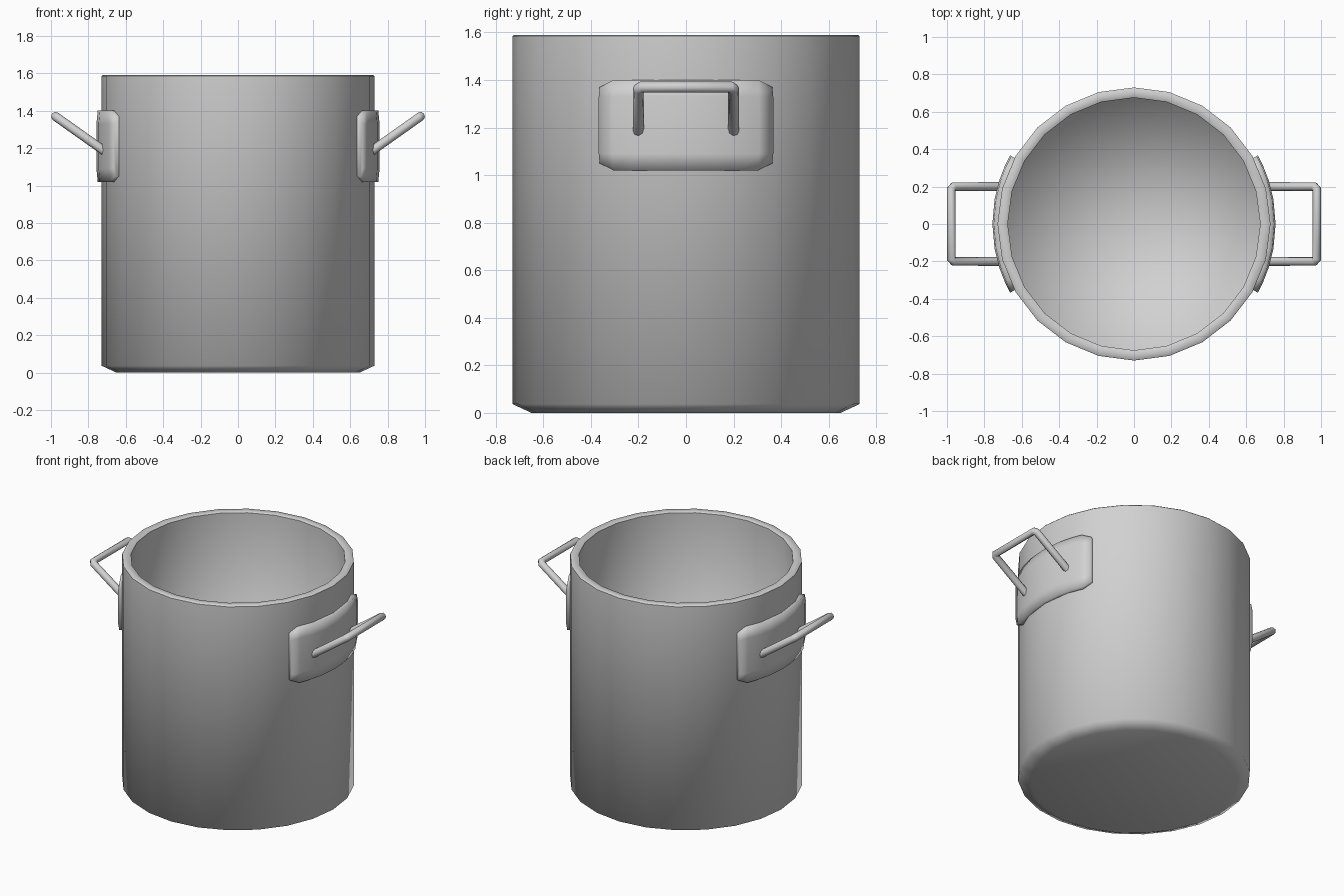
import bpy
import bmesh
from math import cos, sin, radians, tau

cube = bpy.data.objects.get("Cube")
if cube:
    bpy.data.objects.remove(cube, do_unlink=True)

# Single metal colour
steel = bpy.data.materials.new("brushed_steel_grey")
steel.use_nodes = True
GREY = (0.64, 0.64, 0.64, 1)
steel.diffuse_color = GREY
steel.node_tree.nodes["Principled BSDF"].inputs["Base Color"].default_value = GREY


def add_object(name, data):
    data.materials.append(steel)
    obj = bpy.data.objects.new(name, data)
    bpy.context.collection.objects.link(obj)
    return obj


def finish(name, bm):
    bmesh.ops.recalc_face_normals(bm, faces=bm.faces[:])
    for face in bm.faces:
        face.smooth = True
    mesh = bpy.data.meshes.new(name)
    bm.to_mesh(mesh)
    bm.free()
    return add_object(name, mesh)


def bridge(bm, a, b, closed=True):
    n = len(a)
    for i in range(n if closed else n - 1):
        j = (i + 1) % n
        bm.faces.new((a[i], a[j], b[j], b[i]))


def build_pot():
    # Lathed wall: bottom chamfer, outside, rim, inside
    sides = 24
    profile = [(0.65, 0), (0.73, 0.037), (0.73, 1.585), (0.725, 1.59),
               (0.68, 1.59), (0.675, 1.585), (0.675, 0.05)]
    bm = bmesh.new()
    rings = [[bm.verts.new((r * cos(tau * i / sides), r * sin(tau * i / sides), z))
              for i in range(sides)] for r, z in profile]
    for low, high in zip(rings, rings[1:]):
        bridge(bm, low, high)
    # Underside and inner floor
    bm.faces.new(rings[0])
    centre = bm.verts.new((0, 0, 0.05))
    floor = rings[-1]
    for i in range(sides):
        bm.faces.new((floor[i], floor[(i + 1) % sides], centre))
    # Crisp rim edges
    for ring in (rings[2], rings[5]):
        for i in range(sides):
            bm.edges.get((ring[i], ring[(i + 1) % sides])).smooth = False
    finish("pot_body", bm)


def build_plate(name, side):
    # Curved mounting plate with clipped corners
    half = [(0, 0.19), (10, 0.19), (18, 0.19), (24, 0.19), (29, 0.16)]
    columns = [(-a, h) for a, h in reversed(half[1:])] + half
    bm = bmesh.new()
    loops = []
    for angle, h in columns:
        section = [(0.70, -h), (0.75, -h), (0.757, -0.12),
                   (0.757, 0.12), (0.75, h), (0.70, h)]
        a = radians(angle)
        loops.append([bm.verts.new((side * r * cos(a), r * sin(a), 1.21 + z))
                      for r, z in section])
    for a, b in zip(loops, loops[1:]):
        bridge(bm, a, b)
    bm.faces.new(loops[0])
    bm.faces.new(loops[-1])
    finish(name, bm)


def build_handle(name, side):
    # Bent rod: two sloping legs and a crossbar with clipped corners
    half = [(0.715, 0.2, 1.185), (0.965, 0.2, 1.362), (0.977, 0.186, 1.371)]
    path = half + [(x, -y, z) for x, y, z in reversed(half)]
    curve = bpy.data.curves.new(name, "CURVE")
    curve.dimensions = "3D"
    curve.bevel_depth = 0.024
    curve.bevel_resolution = 2
    curve.use_fill_caps = True
    spline = curve.splines.new("POLY")
    spline.points.add(len(path) - 1)
    for point, (x, y, z) in zip(spline.points, path):
        point.co = (side * x, y, z, 1)
    spline.use_smooth = True
    add_object(name, curve)


build_pot()
for label, side in (("left", 1), ("right", -1)):
    build_plate(label + "_handle_plate", side)
    build_handle(label + "_handle", side)
